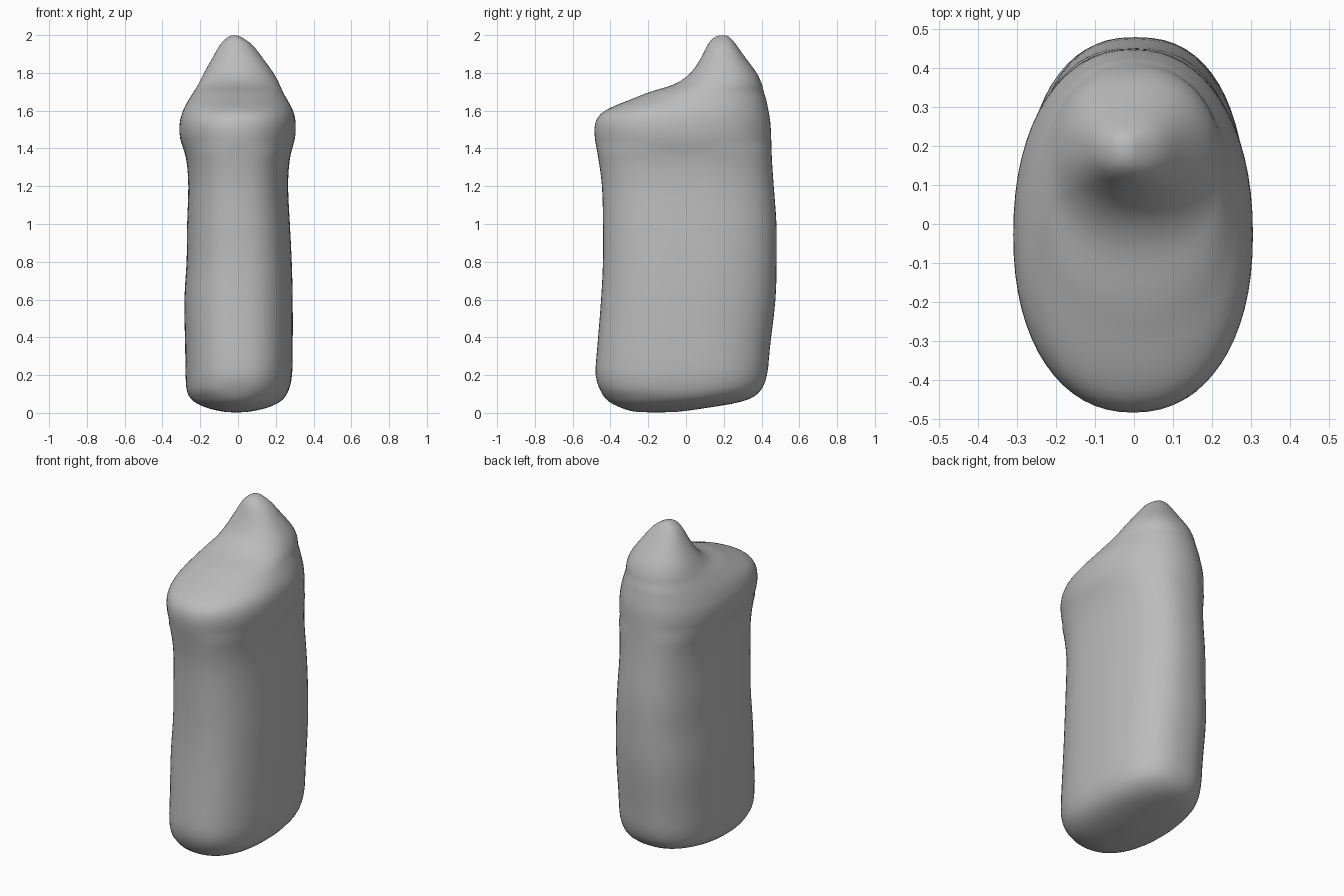
import bpy, bmesh, math

cube = bpy.data.objects.get("Cube")
if cube:
    bpy.data.objects.remove(cube, do_unlink=True)

# Single plain grey
grey = bpy.data.materials.new("stone_grey")
grey.use_nodes = True
colour = (0.5, 0.5, 0.5, 1)
grey.diffuse_color = colour
grey.node_tree.nodes["Principled BSDF"].inputs["Base Color"].default_value = colour

# Cross-sections: height, front y, back y, widest y, left x, right x
RINGS = [
    (0.004, -0.27, -0.05, -0.15, 0.05, -0.07),
    (0.025, -0.34, 0.10, -0.12, 0.15, -0.16),
    (0.06, -0.41, 0.30, -0.06, 0.225, -0.235),
    (0.11, -0.45, 0.39, -0.02, 0.265, -0.27),
    (0.20, -0.48, 0.43, 0.0, 0.287, -0.278),
    (0.35, -0.47, 0.445, 0.0, 0.29, -0.28),
    (0.60, -0.45, 0.475, 0.0, 0.29, -0.285),
    (0.80, -0.44, 0.48, 0.0, 0.285, -0.272),
    (1.00, -0.44, 0.48, 0.0, 0.275, -0.27),
    (1.20, -0.445, 0.465, 0.0, 0.265, -0.263),
    (1.35, -0.465, 0.455, 0.0, 0.275, -0.275),
    (1.45, -0.483, 0.452, -0.02, 0.302, -0.307),
    (1.53, -0.483, 0.448, -0.03, 0.306, -0.31),
    (1.585, -0.45, 0.44, -0.02, 0.297, -0.297),
    (1.625, -0.38, 0.432, 0.01, 0.28, -0.28),
    (1.66, -0.29, 0.425, 0.05, 0.26, -0.26),
    (1.70, -0.19, 0.412, 0.10, 0.238, -0.235),
    (1.74, -0.06, 0.402, 0.16, 0.22, -0.21),
    (1.80, 0.025, 0.375, 0.19, 0.188, -0.18),
    (1.88, 0.08, 0.315, 0.195, 0.13, -0.135),
    (1.95, 0.115, 0.265, 0.195, 0.075, -0.095),
    (1.985, 0.145, 0.235, 0.195, 0.025, -0.06),
    (1.998, 0.175, 0.215, 0.195, -0.002, -0.035),
]
SIDES, STEPS = 64, 3


def blend(a, b, c, d, t):
    """Smooth interpolation from b to c."""
    return tuple(0.5 * (2*q + (r-p)*t + (2*p-5*q+4*r-s)*t*t + (3*q-p-3*r+s)*t**3)
                 for p, q, r, s in zip(a, b, c, d))


def section(z, front, back, mid, left, right):
    """Rounded outline, squarer on the body than on the peak."""
    n = 2.45 if 0.1 < z < 1.4 else 2.2
    points = []
    for i in range(SIDES):
        a = 2 * math.pi * i / SIDES
        c, s = math.cos(a), math.sin(a)
        u = math.copysign(abs(c) ** (2 / n), c)
        v = math.copysign(abs(s) ** (2 / n), s)
        cx = (left + right) / 2
        x = cx + u * (left - right) / 2
        y = mid + v * ((back - mid) if v > 0 else (mid - front))
        points.append((x, y, z))
    return points


# Densify the cross-sections
levels = []
last = len(RINGS) - 1
for i in range(last):
    ends = (RINGS[max(i-1, 0)], RINGS[i], RINGS[i+1], RINGS[min(i+2, last)])
    levels += [blend(*ends, k / STEPS) for k in range(STEPS)]
levels.append(RINGS[-1])

# Loft the body and cap both ends
bm = bmesh.new()
loops = [[bm.verts.new(p) for p in section(*level)] for level in levels]
for low, high in zip(loops, loops[1:]):
    for i in range(SIDES):
        j = (i + 1) % SIDES
        bm.faces.new((low[i], low[j], high[j], high[i]))
for loop, z in ((loops[0], 0.0), (loops[-1], 2.0)):
    x = sum(v.co.x for v in loop) / SIDES
    y = sum(v.co.y for v in loop) / SIDES
    tip = bm.verts.new((x, y, z))
    for i in range(SIDES):
        bm.faces.new((loop[i], loop[(i + 1) % SIDES], tip))
bmesh.ops.recalc_face_normals(bm, faces=bm.faces)

mesh = bpy.data.meshes.new("peaked_body")
bm.to_mesh(mesh)
bm.free()
mesh.materials.append(grey)
body = bpy.data.objects.new("peaked_body", mesh)
bpy.context.collection.objects.link(body)

# Soften the shoulder and peak transitions
soften = body.modifiers.new("soften", 'SMOOTH')
soften.factor = 0.5
soften.iterations = 3
for poly in mesh.polygons:
    poly.use_smooth = True
